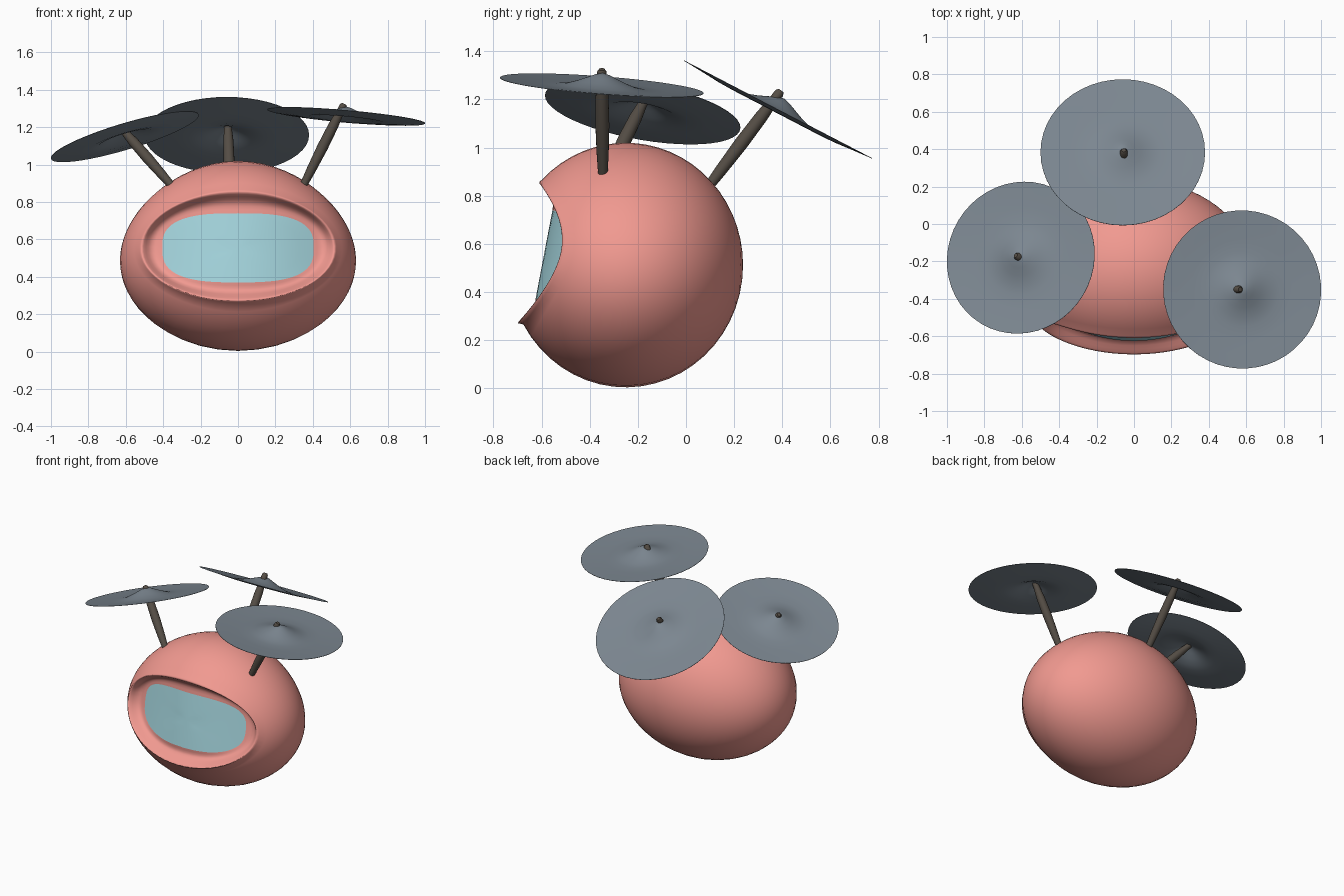
import bpy, bmesh
from math import sin, cos, pi, copysign
from mathutils import Vector

if "Cube" in bpy.data.objects:
    bpy.data.objects.remove(bpy.data.objects["Cube"])


def material(name, rgb):
    m = bpy.data.materials.new(name)
    m.diffuse_color = (*rgb, 1)
    m.use_nodes = True
    m.node_tree.nodes["Principled BSDF"].inputs["Base Color"].default_value = m.diffuse_color
    return m


PINK = material("salmon", (0.88, 0.32, 0.28))
GLASS = material("pale_blue", (0.37, 0.66, 0.72))
SLATE = material("slate", (0.20, 0.24, 0.28))
BROWN = material("brown_grey", (0.09, 0.075, 0.06))


def skin(name, rings, mat, start=None, end=None, angle=50):
    """Bridge equal-sized rings of points, with optional pole points."""
    bm = bmesh.new()
    loops = [[bm.verts.new(p) for p in r] for r in rings]
    n = len(loops[0])
    for a, b in zip(loops, loops[1:]):
        for i in range(n):
            bm.faces.new((a[i], a[(i + 1) % n], b[(i + 1) % n], b[i]))
    for pole, loop in ((start, loops[0]), (end, loops[-1])):
        if pole is not None:
            v = bm.verts.new(pole)
            for i in range(n):
                bm.faces.new((v, loop[i], loop[(i + 1) % n]))
    bmesh.ops.recalc_face_normals(bm, faces=bm.faces)
    me = bpy.data.meshes.new(name)
    bm.to_mesh(me)
    bm.free()
    me.materials.append(mat)
    ob = bpy.data.objects.new(name, me)
    bpy.context.collection.objects.link(ob)
    bpy.ops.object.select_all(action='DESELECT')
    ob.select_set(True)
    bpy.context.view_layer.objects.active = ob
    bpy.ops.object.shade_smooth_by_angle(angle=angle * pi / 180)
    return ob


def lathe(name, profile, mat, pos, axis, n):
    """Spin (radius, height) points, then aim the local z along axis."""
    q = Vector(axis).to_track_quat('Z', 'Y')
    place = lambda x, y, z: q @ Vector((x, y, z)) + Vector(pos)
    rings = [[place(r * cos(2 * pi * i / n), r * sin(2 * pi * i / n), h) for i in range(n)]
             for r, h in profile[1:-1]]
    return skin(name, rings, mat, place(0, 0, profile[0][1]), place(0, 0, profile[-1][1]))


# Egg-shaped body: swept from the back pole to an opening, then rolled inward
N = 64
CENTRE, SIZE = Vector((0, -0.25, 0.512)), Vector((0.63, 0.487, 0.508))
ANGLES = [2 * pi * i / N for i in range(N)]
BACK = Vector((0, 1, 0))


def on_body(d):
    p = Vector([c + s * k for c, s, k in zip(CENTRE, SIZE, d)])
    p.x *= 1 - 0.06 * d.z - 0.06 * d.z ** 2
    return p


def rim_direction(a):
    x = 0.53 * cos(a) / SIZE.x
    z = (0.565 + 0.30 * sin(a) - CENTRE.z) / SIZE.z
    return Vector((x, -max(0.05, 1 - x * x - z * z) ** 0.5, z))


def window_point(a, k):
    power = lambda v: copysign(abs(v) ** 0.7, v)
    x, z = 0.405 * k * power(cos(a)), 0.185 * k * power(sin(a))
    return Vector((x, -0.59 + 0.19 * z + 0.62 * x * x, 0.555 + z))


STEPS = 22
rings = []
for j in range(1, STEPS + 1):
    rings.append([on_body(BACK.slerp(rim_direction(a), j / STEPS)) for a in ANGLES])
edge, inner = rings[-1], [window_point(a, 1) for a in ANGLES]
for inward, back in ((0.05, -0.011), (0.11, -0.014), (0.18, -0.010), (0.28, 0.001), (0.4, 0.013),
                     (0.54, 0.020), (0.7, 0.018), (0.85, 0.009), (1, 0)):
    rings.append([e.lerp(w, inward) + Vector((0, back, 0)) +
                  Vector((0, -0.014, 0)) * max(0, -sin(a)) * (1 - inward) * (inward < 0.5)
                  for e, w, a in zip(edge, inner, ANGLES)])
skin("body", rings, PINK, start=on_body(BACK), angle=120)

# Bulging window
skin("window", [[window_point(a, k) for a in ANGLES] for k in (1, 0.8, 0.6, 0.4, 0.2)],
     GLASS, end=window_point(0, 0))

# Three rotors: disc centre, disc normal, radius, stalk foot, stalk tip
ROTORS = {
    "right": ((0.578, -0.35, 1.258), (0.088, 0.077, 1), 0.424, (0.335, -0.345, 0.86), (0.568, -0.35, 1.325)),
    "left": ((-0.605, -0.18, 1.15), (-0.30, 0.18, 1), 0.412, (-0.335, -0.34, 0.865), (-0.632, -0.168, 1.205)),
    "rear": ((-0.06, 0.383, 1.158), (0, 0.52, 1), 0.44, (-0.04, 0.065, 0.80), (-0.055, 0.395, 1.237)),
}
BUMP = [(0, 0.052), (0.03, 0.044), (0.06, 0.031), (0.1, 0.014), (0.15, -0.003), (0.2, -0.009), (0.27, -0.008)]
for side, (pos, normal, r, foot, tip) in ROTORS.items():
    top = BUMP + [(0.35, -0.003), (r, 0.001)]
    under = [(a, h - 0.008 + 0.006 * (a / r) ** 2) for a, h in reversed(top)]
    lathe(side + "_rotor_disc", top + under, SLATE, pos, normal, 48)
    stalk = Vector(tip) - Vector(foot)
    L = stalk.length
    lathe(side + "_rotor_stalk",
          [(0, 0), (0.018, 0), (0.025, 0.25 * L), (0.029, 0.5 * L), (0.027, 0.75 * L),
           (0.02, 0.92 * L), (0.02, L - 0.012), (0.012, L), (0, L)],
          BROWN, foot, stalk, 16)
